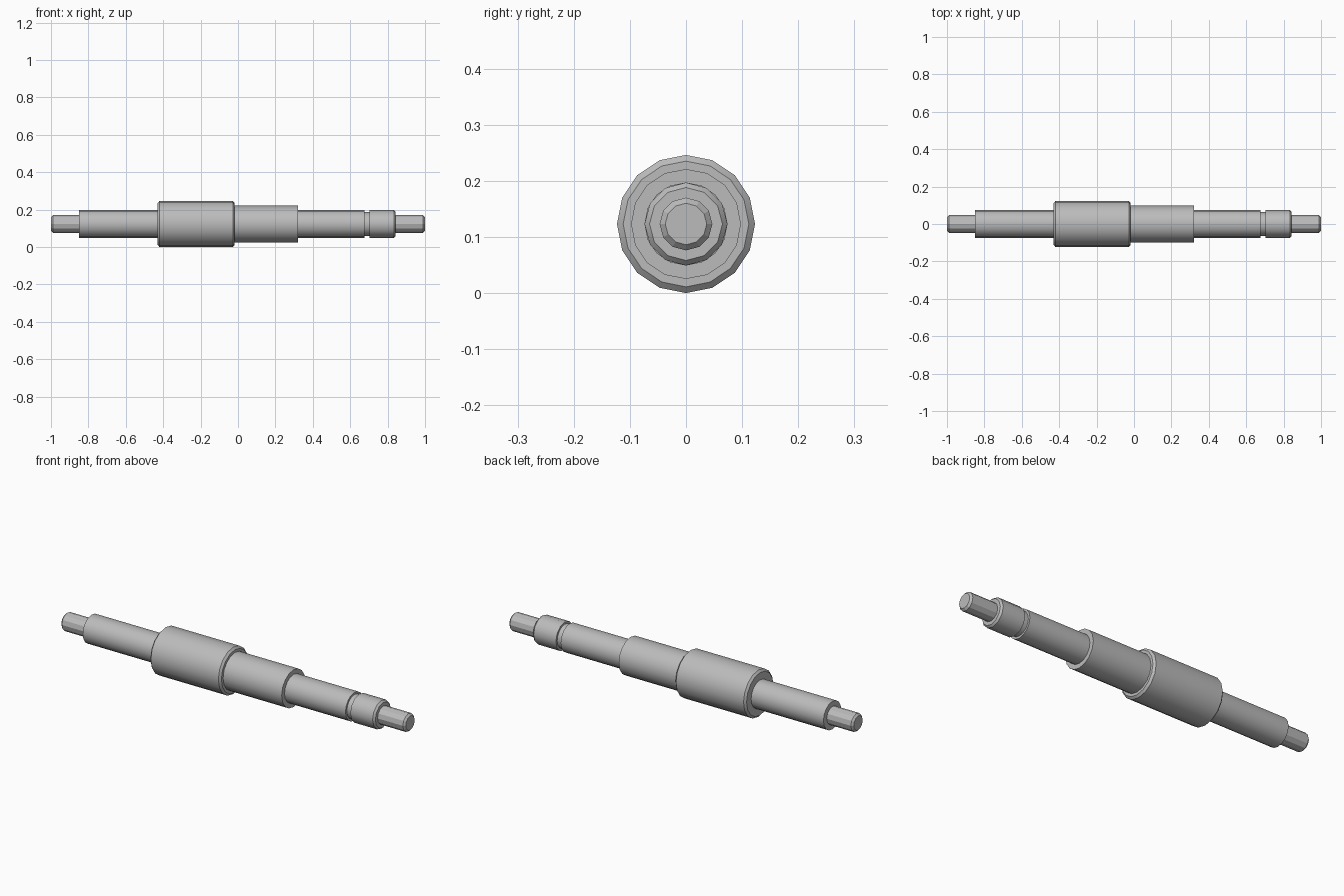
import bpy, bmesh
from math import cos, sin, tau, radians

cube = bpy.data.objects.get("Cube")
if cube:
    bpy.data.objects.remove(cube, do_unlink=True)

AXIS_Z = 0.123

steel = bpy.data.materials.new("steel grey")
steel.use_nodes = True
colour = (0.5, 0.5, 0.5, 1)
steel.diffuse_color = colour
steel.node_tree.nodes["Principled BSDF"].inputs["Base Color"].default_value = colour


def section(name, x0, x1, radius, sides, cut0=0.0, cut1=0.0, smooth=True):
    """Closed cylinder along x, with an optional chamfer at either end."""
    profile = [(x0, radius - cut0)]
    if cut0:
        profile.append((x0 + 0.01, radius))
    if cut1:
        profile.append((x1 - 0.01, radius))
    profile.append((x1, radius - cut1))
    bm = bmesh.new()
    rings = [[bm.verts.new((x, r * sin(tau * i / sides), AXIS_Z + r * cos(tau * i / sides)))
              for i in range(sides)] for x, r in profile]
    for a, b in zip(rings, rings[1:]):
        for i in range(sides):
            j = (i + 1) % sides
            bm.faces.new((a[i], a[j], b[j], b[i]))
    bm.faces.new(rings[0])
    bm.faces.new(rings[-1])
    bmesh.ops.recalc_face_normals(bm, faces=bm.faces)
    mesh = bpy.data.meshes.new(name)
    bm.to_mesh(mesh)
    bm.free()
    mesh.materials.append(steel)
    obj = bpy.data.objects.new(name, mesh)
    bpy.context.collection.objects.link(obj)
    if smooth:
        bpy.ops.object.select_all(action='DESELECT')
        obj.select_set(True)
        bpy.context.view_layer.objects.active = obj
        bpy.ops.object.shade_smooth_by_angle(angle=radians(35))


# Stepped shaft, from the right end to the left end
section("right_tip", -1.0, -0.85, 0.047, 12, cut0=0.01, smooth=False)
section("right_journal", -0.85, -0.43, 0.074, 16)
section("main_drum", -0.43, -0.018, 0.123, 16, cut0=0.011, cut1=0.011)
section("shoulder", -0.018, 0.322, 0.098, 16)
section("left_journal", 0.322, 0.676, 0.074, 16)
section("retaining_groove", 0.676, 0.704, 0.063, 16)
section("left_collar", 0.704, 0.843, 0.074, 12, cut1=0.009)
section("left_tip", 0.843, 1.0, 0.047, 12, cut1=0.01, smooth=False)
